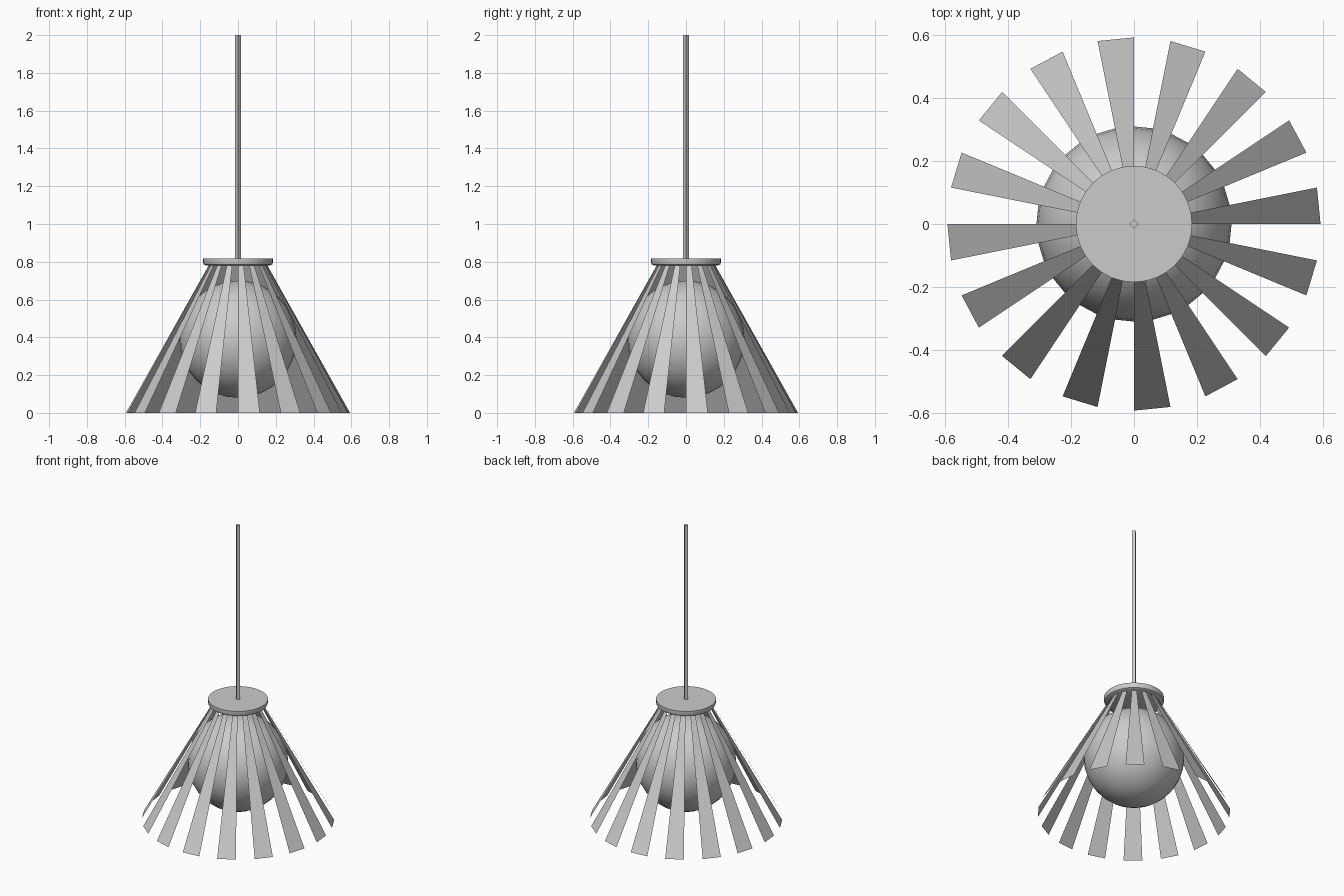
import bpy, bmesh
from math import cos, sin, pi

if "Cube" in bpy.data.objects:
    bpy.data.objects.remove(bpy.data.objects["Cube"])


def make_object(name, bm, smooth=None):
    mesh = bpy.data.meshes.new(name)
    bm.to_mesh(mesh)
    bm.free()
    obj = bpy.data.objects.new(name, mesh)
    bpy.context.collection.objects.link(obj)
    if smooth:
        bpy.ops.object.select_all(action='DESELECT')
        obj.select_set(True)
        bpy.context.view_layer.objects.active = obj
        bpy.ops.object.shade_smooth_by_angle(angle=smooth)
    return obj


def lathe(name, profile, sides, smooth=None):
    """Revolve (radius, z) rings around z and close both ends."""
    bm = bmesh.new()
    rings = [[bm.verts.new((r * cos(2 * pi * i / sides), r * sin(2 * pi * i / sides), z))
              for i in range(sides)] for r, z in profile]
    for lo, hi in zip(rings, rings[1:]):
        for i in range(sides):
            j = (i + 1) % sides
            bm.faces.new((lo[i], lo[j], hi[j], hi[i]))
    bm.faces.new(rings[0][::-1])
    bm.faces.new(rings[-1])
    return make_object(name, bm, smooth)


# Hanging rod: thin four-sided bar
lathe("hanging_rod", [(0.015, 0.8), (0.015, 2.0)], 4)

# Top cap: flat disc with a softened lower edge
lathe("top_cap", [(0.17, 0.78), (0.181, 0.786), (0.185, 0.797), (0.185, 0.818)],
      32, pi / 6)

# Globe bulb
bm = bmesh.new()
bmesh.ops.create_uvsphere(bm, u_segments=32, v_segments=16, radius=0.31)
bmesh.ops.translate(bm, verts=bm.verts, vec=(0, 0, 0.39))
make_object("globe_bulb", bm, pi / 6)

# Shade slats: every other face of a 32-sided cone
bm = bmesh.new()
for k in range(16):
    a, b = 2 * pi * k / 16, 2 * pi * (k + 0.5) / 16
    corners = [(a, 0.593, 0), (b, 0.593, 0), (b, 0.15, 0.79), (a, 0.15, 0.79)]
    bm.faces.new([bm.verts.new((r * cos(t), r * sin(t), z)) for t, r, z in corners])
make_object("shade_slats", bm)
